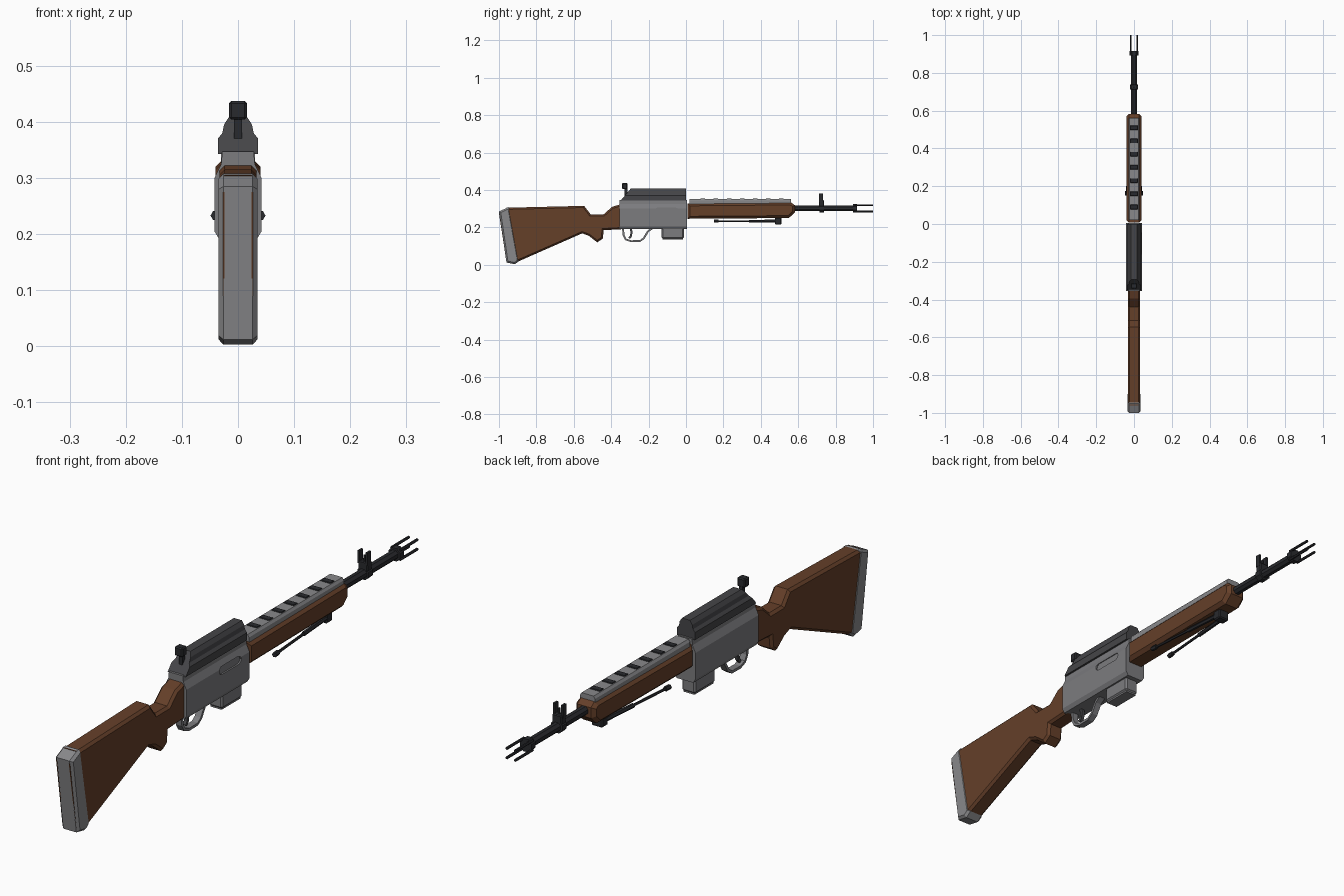
import bpy, bmesh, math
from mathutils import Vector

if "Cube" in bpy.data.objects:
    bpy.data.objects.remove(bpy.data.objects["Cube"])


def material(name, rgb):
    m = bpy.data.materials.new(name)
    m.diffuse_color = (*rgb, 1)
    m.use_nodes = True
    m.node_tree.nodes["Principled BSDF"].inputs["Base Color"].default_value = m.diffuse_color
    return m


WOOD = material("wood", (0.13, 0.05, 0.022))
STEEL = material("steel", (0.2, 0.2, 0.21))
LIGHT = material("light_steel", (0.25, 0.25, 0.26))
DARK = material("dark_steel", (0.06, 0.06, 0.065))
BLACK = material("black_steel", (0.022, 0.023, 0.027))


def finish(name, bm, mat):
    bmesh.ops.recalc_face_normals(bm, faces=bm.faces)
    me = bpy.data.meshes.new(name)
    bm.to_mesh(me)
    bm.free()
    me.materials.append(mat)
    ob = bpy.data.objects.new(name, me)
    bpy.context.collection.objects.link(ob)
    return ob


def slab(name, yz, half, mat, bevel=0.0, x=0.0):
    """Side profile extruded across x, with chamfered rims."""
    bm = bmesh.new()
    f = bm.faces.new([bm.verts.new((x - half, y, z)) for y, z in yz])
    r = bmesh.ops.extrude_face_region(bm, geom=[f])
    bmesh.ops.translate(bm, vec=(2 * half, 0, 0),
                        verts=[v for v in r["geom"] if isinstance(v, bmesh.types.BMVert)])
    if bevel:
        rim = [e for e in bm.edges if abs(e.verts[0].co.x - e.verts[1].co.x) < 1e-6]
        bmesh.ops.bevel(bm, geom=rim, offset=bevel, segments=1, affect='EDGES', profile=0.5)
    return finish(name, bm, mat)


def box(name, lo, hi, mat, bevel=0.0):
    bm = bmesh.new()
    bmesh.ops.create_cube(bm, size=1)
    for v in bm.verts:
        v.co = [(a + b) / 2 + c * (b - a) for a, b, c in zip(lo, hi, v.co)]
    if bevel:
        bmesh.ops.bevel(bm, geom=bm.edges[:], offset=bevel, segments=1, affect='EDGES', profile=0.5)
    return finish(name, bm, mat)


def beam(name, section, y0, y1, mat):
    """Half cross-section (x, z), mirrored, run along y."""
    ring = section + [(-x, z) for x, z in reversed(section)]
    bm = bmesh.new()
    a, b = ([bm.verts.new((x, y, z)) for x, z in ring] for y in (y0, y1))
    bm.faces.new(a)
    bm.faces.new(b)
    for i in range(len(ring)):
        j = (i + 1) % len(ring)
        bm.faces.new((a[i], a[j], b[j], b[i]))
    return finish(name, bm, mat)


def rod(name, p, q, r, mat, sides=8):
    p, q = Vector(p), Vector(q)
    bm = bmesh.new()
    bmesh.ops.create_cone(bm, cap_ends=True, segments=sides, radius1=r, radius2=r, depth=(q - p).length)
    rot = (q - p).to_track_quat('Z', 'Y')
    turn = math.pi / sides
    c, s = math.cos(turn), math.sin(turn)
    for v in bm.verts:
        x, y, z = v.co
        v.co = rot @ Vector((c * x - s * y, s * x + c * y, z)) + (p + q) / 2
    return finish(name, bm, mat)


def band(name, path, thick, half, mat):
    """Strip of even thickness following a side-view path."""
    pts = [Vector(p) for p in path]
    inner = []
    for i, p in enumerate(pts):
        t = (pts[min(i + 1, len(pts) - 1)] - pts[max(i - 1, 0)]).normalized()
        inner.append(p + Vector((-t.y, t.x)) * thick)
    return slab(name, pts + inner[::-1], half, mat)


# Stock and butt plate
slab("stock", [(-0.96, 0.305), (-0.545, 0.315), (-0.51, 0.27), (-0.44, 0.27), (-0.395, 0.31),
               (-0.345, 0.325), (-0.345, 0.19), (-0.44, 0.185), (-0.445, 0.14), (-0.475, 0.12),
               (-0.52, 0.155), (-0.555, 0.168), (-0.91, 0.012)], 0.033, WOOD, 0.009)
slab("butt_plate", [(-1.0, 0.285), (-0.95, 0.308), (-0.943, 0.305), (-0.892, 0.02),
                    (-0.915, 0.003), (-0.96, 0.012)], 0.035, LIGHT, 0.009)
for s in (-1, 1):
    slab("butt_edge_strip", [(-1.0, 0.275), (-0.99, 0.275), (-0.951, 0.025), (-0.961, 0.025)],
         0.0015, WOOD, x=s * 0.0255)

# Receiver with a rounded port in the right side
receiver = beam("receiver", [(0.033, 0.19), (0.042, 0.205), (0.042, 0.30), (0.03, 0.325), (0.028, 0.347)],
                -0.355, 0.006, STEEL)
oval = []
for cy, a0 in ((-0.055, -90), (-0.152, 90)):
    for k in range(5):
        a = math.radians(a0 + 45 * k)
        oval.append((cy + 0.014 * math.cos(a), 0.292 + 0.014 * math.sin(a)))
cutter = slab("port_cutter", oval, 0.008, DARK, x=0.044)
cutter.hide_render = True
cutter.hide_viewport = True
cut = receiver.modifiers.new("port", 'BOOLEAN')
cut.operation = 'DIFFERENCE'
cut.solver = 'EXACT'
cut.object = cutter

# Receiver cover with sloped rear
cover = beam("receiver_cover", [(0.036, 0.343), (0.036, 0.37), (0.028, 0.38), (0.025, 0.395), (0.016, 0.409)],
             -0.35, 0.0, DARK)
for v in cover.data.vertices:
    if v.co.y < -0.1:
        v.co.y += max(0, v.co.z - 0.343) * 0.85

# Rear sight
box("rear_sight", (-0.016, -0.342, 0.404), (0.016, -0.313, 0.437), BLACK, 0.004)
box("rear_sight_stem", (-0.007, -0.328, 0.37), (0.007, -0.314, 0.41), BLACK)

# Magazine
box("magazine", (-0.027, -0.13, 0.14), (0.027, -0.012, 0.2), STEEL, 0.006)
box("magazine_floor", (-0.022, -0.125, 0.135), (0.022, -0.017, 0.145), STEEL)

# Trigger and guard
band("trigger_guard", [(-0.342, 0.195), (-0.338, 0.155), (-0.325, 0.132), (-0.295, 0.121), (-0.245, 0.122),
                       (-0.222, 0.138), (-0.2, 0.175), (-0.175, 0.193)], 0.01, 0.012, STEEL)
band("trigger", [(-0.302, 0.195), (-0.296, 0.175), (-0.3, 0.155), (-0.308, 0.145)], 0.011, 0.006, DARK)

# Handguard with slotted top rail
slab("handguard", [(0.008, 0.328), (0.562, 0.333), (0.582, 0.318), (0.582, 0.28), (0.55, 0.25), (0.008, 0.246)],
     0.04, WOOD, 0.013)
beam("top_rail", [(0.03, 0.325), (0.03, 0.343), (0.024, 0.352)], 0.02, 0.562, LIGHT)
for i in range(7):
    y = 0.09 + 0.07 * i
    box("rail_slot", (-0.021, y - 0.012, 0.345), (0.021, y + 0.012, 0.355), BLACK, 0.002)

# Barrel, collars and pronged muzzle
rod("barrel", (0, 0.5, 0.302), (0, 0.91, 0.302), 0.017, BLACK)
rod("sight_collar", (0, 0.713, 0.302), (0, 0.738, 0.302), 0.024, BLACK)
rod("muzzle_collar", (0, 0.892, 0.302), (0, 0.915, 0.302), 0.025, BLACK)
for sx in (-1, 1):
    for sz in (-1, 1):
        x, z = sx * 0.017, 0.302 + sz * 0.017
        rod("muzzle_prong", (x, 0.9, z), (x, 1.0, z), 0.005, BLACK, 6)

# Front sight with two ears and a post
box("front_sight_base", (-0.019, 0.712, 0.31), (0.019, 0.738, 0.345), BLACK, 0.003)
box("front_sight_post", (-0.003, 0.72, 0.34), (0.003, 0.727, 0.365), BLACK)
for s in (-1, 1):
    box("front_sight_ear", (s * 0.016 - 0.004, 0.712, 0.335), (s * 0.016 + 0.004, 0.732, 0.381), BLACK)

# Folded bipod under the handguard
box("bipod_hinge", (-0.022, 0.475, 0.215), (0.022, 0.51, 0.252), BLACK, 0.004)
for s in (-1, 1):
    foot, hip = Vector((s * 0.04, 0.15, 0.233)), Vector((s * 0.014, 0.49, 0.234))
    rod("bipod_leg", foot, hip, 0.005, BLACK, 6)
    rod("bipod_sleeve", foot.lerp(hip, 0.55), hip, 0.008, BLACK, 6)
    rod("bipod_foot", foot, foot.lerp(hip, 0.07), 0.009, BLACK, 6)
